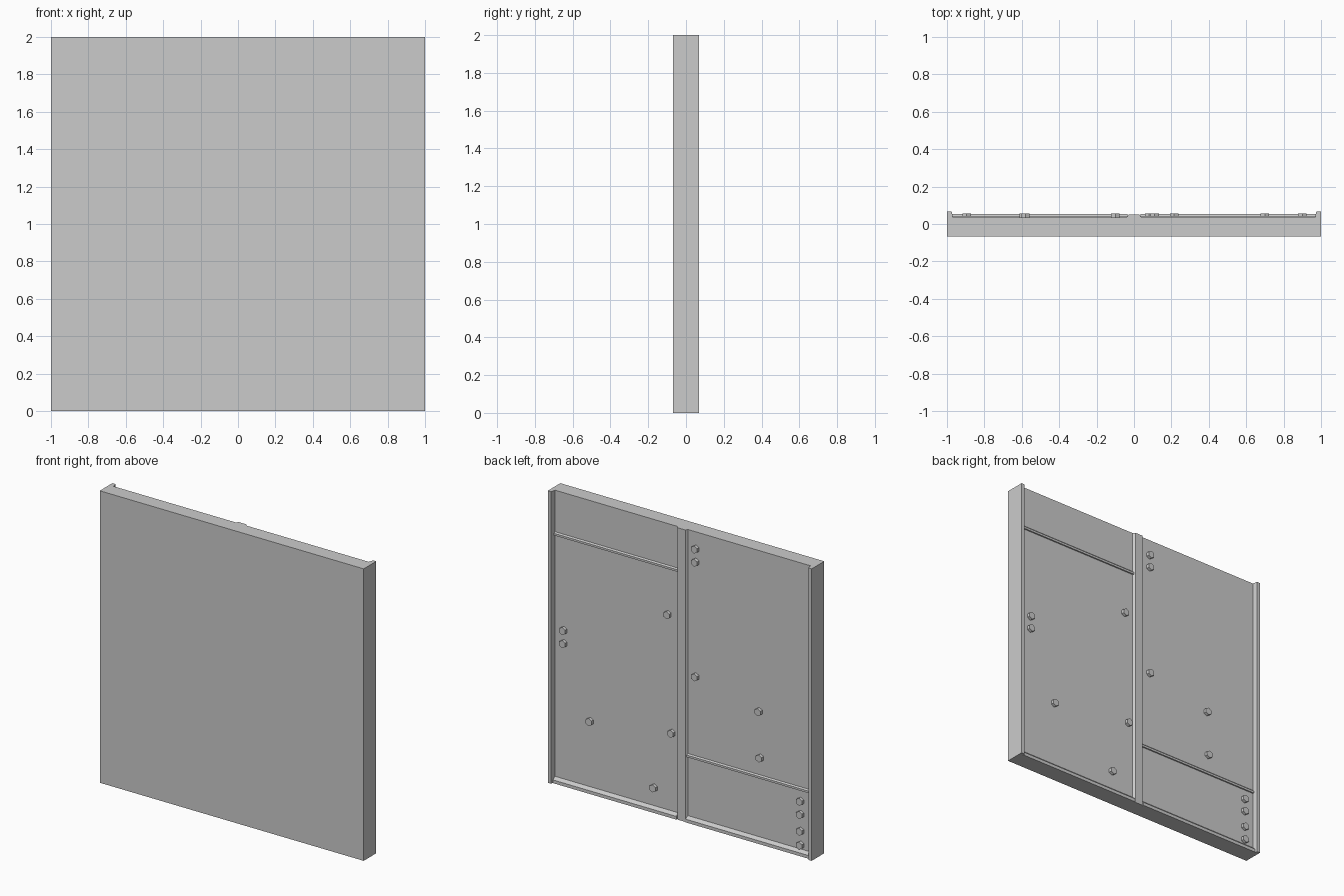
import bpy, bmesh
from math import pi
from mathutils import Matrix, Vector

if "Cube" in bpy.data.objects:
    bpy.data.objects.remove(bpy.data.objects["Cube"])


def prism(name, points, axis):
    """Extrude a closed 3D outline along a vector."""
    bm = bmesh.new()
    face = bm.faces.new([bm.verts.new(p) for p in points])
    out = bmesh.ops.extrude_face_region(bm, geom=[face])
    verts = [g for g in out["geom"] if isinstance(g, bmesh.types.BMVert)]
    bmesh.ops.translate(bm, verts=verts, vec=Vector(axis))
    bmesh.ops.recalc_face_normals(bm, faces=bm.faces)
    return to_object(name, bm)


def to_object(name, bm):
    mesh = bpy.data.meshes.new(name)
    bm.to_mesh(mesh)
    bm.free()
    obj = bpy.data.objects.new(name, mesh)
    bpy.context.collection.objects.link(obj)
    return obj


FRONT, BACK, SKIN = -0.068, 0.068, 0.035

# Wall panel: side flanges and shallow centre post in one mirrored section
half = [(0.03, 0.05), (0.04, SKIN), (0.968, SKIN), (0.975, BACK),
        (1.0, BACK), (1.0, FRONT)]
section = half + [(-x, y) for x, y in reversed(half)]
prism("wall_panel", [(x, y, 0) for x, y in section], (0, 0, 2))

# Sloped ledge along the bottom of the back, one piece per bay
ledge = [(SKIN - 0.005, 0), (0.054, 0), (0.054, 0.022), (SKIN - 0.005, 0.045)]
for side, x0 in (("left", -0.97), ("right", 0.035)):
    prism(f"bottom_ledge_{side}", [(x0, y, z) for y, z in ledge], (0.935, 0, 0))

# Raised horizontal seams, one per bay
for name, x0, z in (("upper_seam", 0.035, 1.705), ("lower_seam", -0.97, 0.455)):
    seam = [(SKIN - 0.005, z - 0.014), (0.043, z - 0.012),
            (0.043, z + 0.002), (SKIN - 0.005, z + 0.016)]
    prism(name, [(x0, y, zz) for y, zz in seam], (0.935, 0, 0))

# Hexagonal bolt heads scattered over the back
bolts = [(0.11, 1.38), (0.90, 1.06), (0.90, 0.97), (0.70, 0.49), (0.08, 0.575),
         (0.215, 0.165), (-0.10, 1.885), (-0.10, 1.795), (-0.10, 1.01),
         (-0.58, 0.90), (-0.59, 0.585), (-0.895, 0.37), (-0.895, 0.28),
         (-0.895, 0.165), (-0.895, 0.07)]
bm = bmesh.new()
for x, z in bolts:
    place = Matrix.Translation((x, 0.042, z)) @ Matrix.Rotation(pi / 2, 4, 'X')
    bmesh.ops.create_cone(bm, cap_ends=True, segments=6, radius1=0.026,
                          radius2=0.026, depth=0.028, matrix=place)
to_object("bolt_heads", bm)
